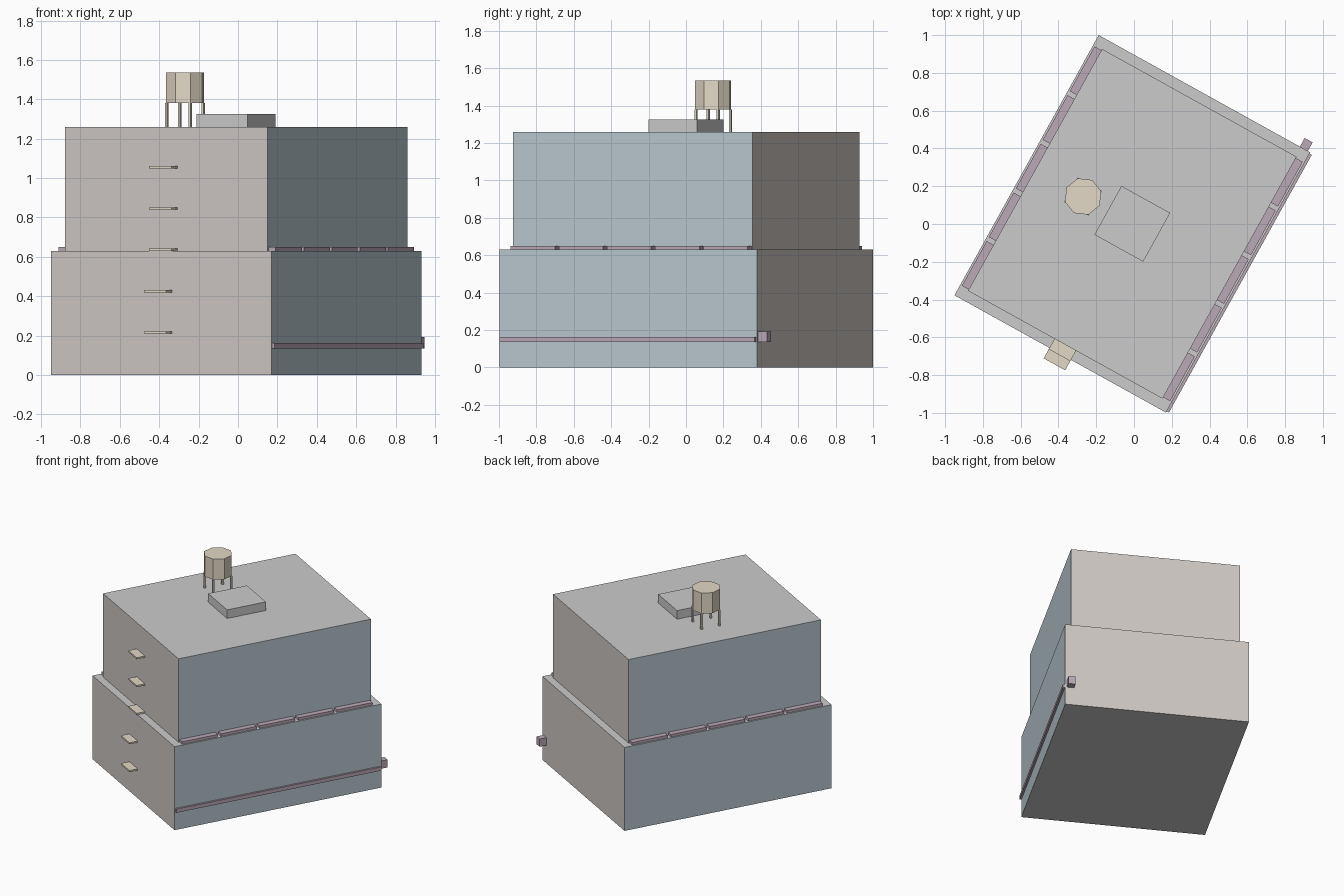
import bpy, math
from mathutils import Matrix

if "Cube" in bpy.data.objects:
    bpy.data.objects.remove(bpy.data.objects["Cube"])

# The whole building is turned on its plot
TURN = Matrix.Translation((-0.009, 0.001, 0)) @ Matrix.Rotation(math.radians(-29), 4, 'Z')


def material(name, rgb):
    m = bpy.data.materials.new(name)
    m.diffuse_color = (*rgb, 1)
    m.use_nodes = True
    m.node_tree.nodes["Principled BSDF"].inputs["Base Color"].default_value = m.diffuse_color
    return m


ROOF = material("roof_grey", (0.60, 0.60, 0.60))
BLUE = material("blue_wall", (0.50, 0.59, 0.64))
STONE = material("stone_wall", (0.62, 0.58, 0.55))
MAUVE = material("mauve_trim", (0.50, 0.40, 0.47))
WOOD = material("pale_wood", (0.76, 0.69, 0.56))


def box(name, x, y, z, *mats):
    """Box from (min, max) ranges in the building's own axes."""
    bpy.ops.mesh.primitive_cube_add(size=1)
    ob = bpy.context.object
    ob.name = name
    size = [r[1] - r[0] for r in (x, y, z)]
    mid = [(r[0] + r[1]) / 2 for r in (x, y, z)]
    ob.data.transform(Matrix.Translation(mid) @ Matrix.Diagonal((*size, 1)))
    for m in mats:
        ob.data.materials.append(m)
    ob.matrix_world = TURN
    return ob


def storey(name, hx, hy, z):
    ob = box(name, (-hx, hx), (-hy, hy), z, ROOF, BLUE, STONE)
    for p in ob.data.polygons:
        n = p.normal
        p.material_index = 1 if abs(n.x) > 0.5 else 2 if abs(n.y) > 0.5 else 0


# Main blocks
storey("lower_block", 0.64, 0.7875, (0, 0.63))
storey("upper_block", 0.5885, 0.732, (0.63, 1.26))

# Segmented trim along both setbacks
for side in (-1, 1):
    for i in range(5):
        c = (i - 2) * 0.2945
        xs = sorted((side * 0.5885, side * 0.63))
        box("setback_trim", xs, (c - 0.135, c + 0.135), (0.63, 0.65), MAUVE)

# Wall band and the small box on the back wall
box("wall_band", (0.64, 0.654), (-0.78, 0.78), (0.135, 0.163), MAUVE)
box("wall_box", (0.578, 0.626), (0.7875, 0.84), (0.135, 0.193), MAUVE)

# Balcony ledges up the front
for k in range(1, 6):
    wall = -0.7875 if k < 3 else -0.732
    box("front_ledge", (-0.065, 0.065), (wall - 0.063, wall), (0.21 * k, 0.21 * k + 0.012), WOOD)

# Roof hatch
box("roof_hatch", (-0.1475, 0.1475), (-0.1475, 0.1475), (1.26, 1.325), ROOF)

# Water tank on four legs
CX = -0.298
for sx in (-1, 1):
    for sy in (-1, 1):
        x, y = CX + sx * 0.068, sy * 0.068
        box("tank_leg", (x - 0.0065, x + 0.0065), (y - 0.0065, y + 0.0065), (1.26, 1.38), WOOD)
bpy.ops.mesh.primitive_cylinder_add(vertices=8, radius=0.1, depth=0.155)
tank = bpy.context.object
tank.name = "water_tank"
# a vertex lies on the building's own axes
a = math.atan2(tank.data.vertices[0].co.y, tank.data.vertices[0].co.x)
tank.data.transform(Matrix.Translation((CX, 0, 1.4575)) @ Matrix.Rotation(-a, 4, 'Z'))
tank.data.materials.append(WOOD)
tank.matrix_world = TURN
